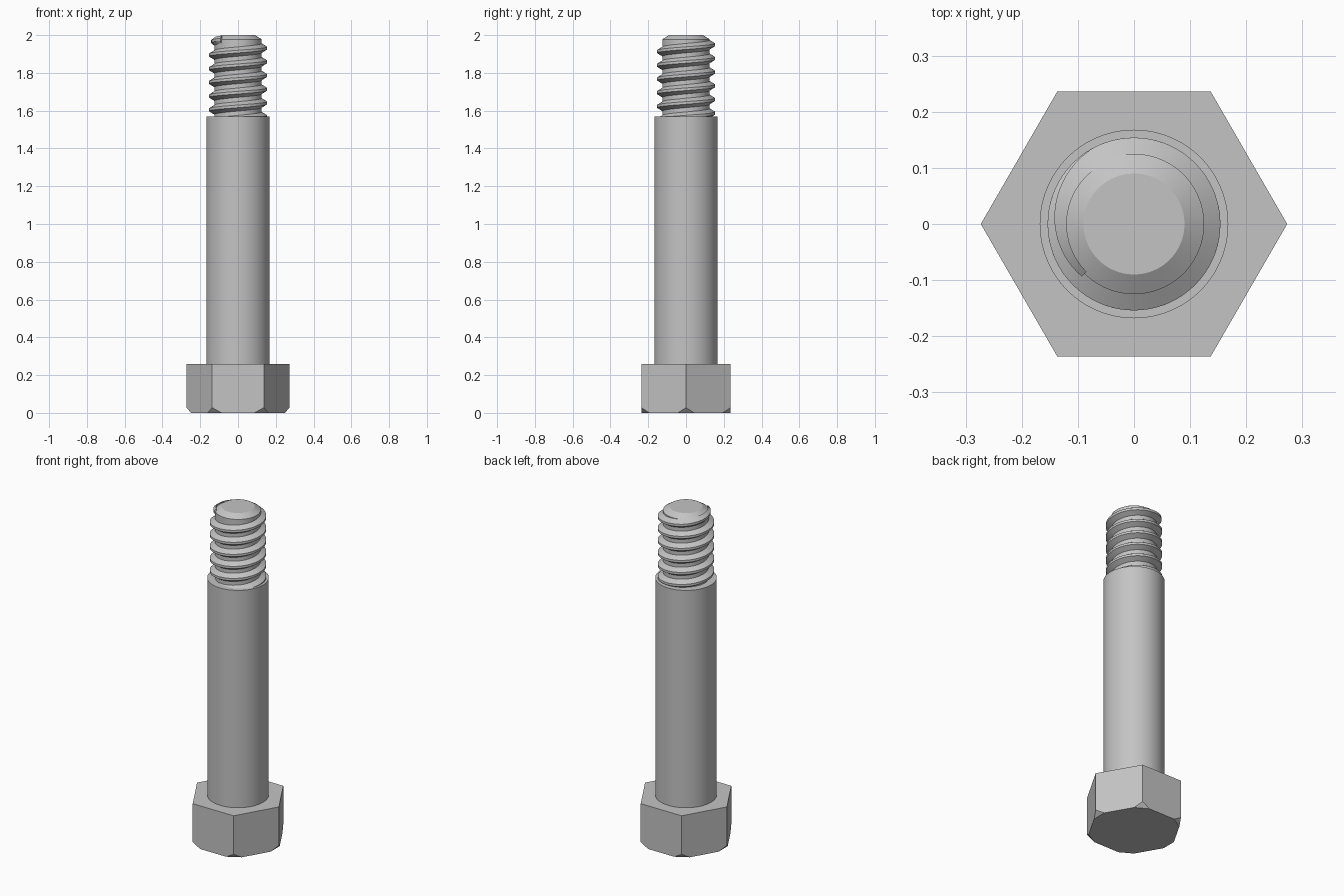
import bpy, bmesh, math
from mathutils import Vector

cube = bpy.data.objects.get("Cube")
if cube:
    bpy.data.objects.remove(cube, do_unlink=True)

GREY = (0.55, 0.55, 0.55, 1)
steel = bpy.data.materials.new("grey_steel")
steel.use_nodes = True
steel.diffuse_color = GREY
steel.node_tree.nodes["Principled BSDF"].inputs["Base Color"].default_value = GREY


def finish(name, bm, smooth=True):
    bmesh.ops.recalc_face_normals(bm, faces=bm.faces)
    mesh = bpy.data.meshes.new(name)
    bm.to_mesh(mesh)
    bm.free()
    mesh.materials.append(steel)
    obj = bpy.data.objects.new(name, mesh)
    bpy.context.collection.objects.link(obj)
    if smooth:
        bpy.ops.object.select_all(action='DESELECT')
        obj.select_set(True)
        bpy.context.view_layer.objects.active = obj
        bpy.ops.object.shade_smooth_by_angle(angle=math.radians(30))
    return obj


def turned(name, profile, sides=96, smooth=True):
    """Closed solid turned about z from (radius, height) points."""
    bm = bmesh.new()
    rings = [[bm.verts.new((r * math.cos(math.tau * i / sides),
                            r * math.sin(math.tau * i / sides), z))
              for i in range(sides)] for r, z in profile]
    for low, high in zip(rings, rings[1:]):
        for i in range(sides):
            j = (i + 1) % sides
            bm.faces.new((low[i], low[j], high[j], high[i]))
    bm.faces.new(rings[0][::-1])
    bm.faces.new(rings[-1])
    return finish(name, bm, smooth)


# Hexagonal head with its lower corners cut off
head = turned("hex_head", [(0.273, 0), (0.273, 0.26)], 6, False)
bm = bmesh.new()
bm.from_mesh(head.data)
for k in range(6):
    a = math.tau * k / 6
    out = Vector((math.cos(a), math.sin(a), 0))
    cut = bmesh.ops.bisect_plane(
        bm, geom=bm.verts[:] + bm.edges[:] + bm.faces[:], dist=1e-6,
        plane_co=out * 0.248, plane_no=out - Vector((0, 0, 0.9)), clear_outer=True)
    edges = [e for e in cut["geom_cut"] if isinstance(e, bmesh.types.BMEdge)]
    bmesh.ops.holes_fill(bm, edges=edges)
bmesh.ops.recalc_face_normals(bm, faces=bm.faces)
bm.to_mesh(head.data)
bm.free()

# Plain shank and chamfered thread core
turned("shank", [(0.168, 0.26), (0.168, 1.57)])
turned("thread_core", [(0.125, 1.56), (0.125, 1.978), (0.09, 2.0)])

# Right-handed helical thread, its last part tapering to an abrupt end
PITCH, STEPS = 0.0725, 72
START, END = -5.4, 0.625          # in turns
TAPER = 0.33
bm = bmesh.new()
count = round((END - START) * STEPS)
sections = []
for i in range(count + 1):
    turn = START + (END - START) * i / count
    a = math.tau * turn
    z = 1.931 + PITCH * turn
    fade = max(0, (turn - TAPER) / (END - TAPER))
    crest = 0.154 - 0.022 * fade
    profile = [(0.12, -0.028), (crest, -0.007), (crest, 0.007), (0.12, 0.028 - 0.008 * fade)]
    sections.append([bm.verts.new((r * math.cos(a), r * math.sin(a), z + dz))
                     for r, dz in profile])
for s, t in zip(sections, sections[1:]):
    for j in range(4):
        k = (j + 1) % 4
        bm.faces.new((s[j], s[k], t[k], t[j]))
bm.faces.new(sections[0])
bm.faces.new(sections[-1][::-1])
finish("screw_thread", bm)
